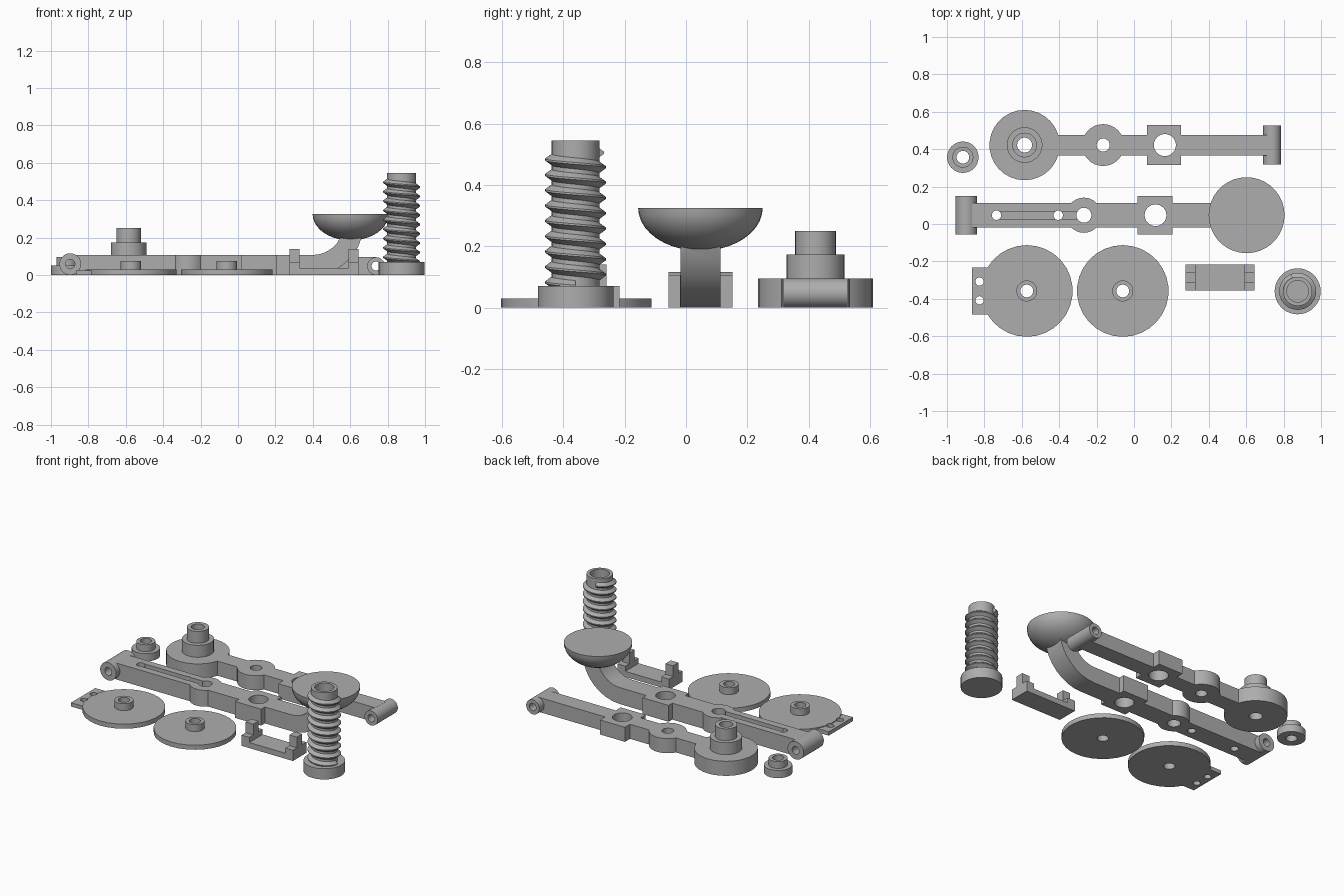
import bpy, bmesh, math
from mathutils import Matrix, Vector

if "Cube" in bpy.data.objects:
    bpy.data.objects.remove(bpy.data.objects["Cube"], do_unlink=True)

grey = bpy.data.materials.new("plain grey")
grey.use_nodes = True
COLOUR = (0.42, 0.42, 0.42, 1)
grey.diffuse_color = COLOUR
grey.node_tree.nodes["Principled BSDF"].inputs["Base Color"].default_value = COLOUR


def finish(name, bm):
    bmesh.ops.recalc_face_normals(bm, faces=bm.faces)
    mesh = bpy.data.meshes.new(name)
    bm.to_mesh(mesh)
    bm.free()
    mesh.materials.append(grey)
    obj = bpy.data.objects.new(name, mesh)
    bpy.context.collection.objects.link(obj)
    return obj


def box(x0, x1, y0, y1, z0, z1):
    bm = bmesh.new()
    bmesh.ops.create_cube(bm, size=1)
    bmesh.ops.scale(bm, vec=(x1 - x0, y1 - y0, z1 - z0), verts=bm.verts)
    bmesh.ops.translate(bm, vec=((x0 + x1) / 2, (y0 + y1) / 2, (z0 + z1) / 2), verts=bm.verts)
    return finish("block", bm)


def cyl(x, y, r, z0, z1, n=30):
    bm = bmesh.new()
    bmesh.ops.create_cone(bm, cap_ends=True, segments=n, radius1=r, radius2=r, depth=z1 - z0,
                          matrix=Matrix.Translation((x, y, (z0 + z1) / 2)))
    return finish("cylinder", bm)


def cross_cyl(x, y, z, r, length):
    bm = bmesh.new()
    bmesh.ops.create_cone(bm, cap_ends=True, segments=30, radius1=r, radius2=r, depth=length,
                          matrix=Matrix.Translation((x, y, z)) @ Matrix.Rotation(math.pi / 2, 4, "X"))
    return finish("cross_cylinder", bm)


def build(name, solids, cutters=()):
    """Fuse the solids, then cut the holes."""
    base = solids[0]
    base.name = name
    for tool, op in [(s, "UNION") for s in solids[1:]] + [(c, "DIFFERENCE") for c in cutters]:
        mod = base.modifiers.new("cut", "BOOLEAN")
        mod.operation, mod.object, mod.solver = op, tool, "EXACT"
        dg = bpy.context.evaluated_depsgraph_get()
        mesh = bpy.data.meshes.new_from_object(base.evaluated_get(dg))
        base.modifiers.clear()
        base.data = mesh
        bpy.data.objects.remove(tool, do_unlink=True)
    bpy.ops.object.select_all(action="DESELECT")
    base.select_set(True)
    bpy.context.view_layer.objects.active = base
    bpy.ops.object.shade_smooth_by_angle(angle=math.radians(30))
    return base


def hub(name, x, y, steps, hole, extra=(), extra_cuts=()):
    """Stepped round part with a through hole; steps are (radius, top)."""
    solids = [cyl(x, y, r, 0, top) for r, top in steps]
    return build(name, solids + list(extra), [cyl(x, y, hole, -0.1, 0.5)] + list(extra_cuts))


# Back arm: round hub, boss, square pad and hinge barrel
Y = 0.422
build("back_arm",
      [box(-0.5, 0.735, Y - 0.055, Y + 0.055, 0, 0.095),
       cyl(-0.585, Y, 0.188, 0, 0.095), cyl(-0.585, Y, 0.095, 0.05, 0.173),
       cyl(-0.585, Y, 0.066, 0.05, 0.25), cyl(-0.165, Y, 0.112, 0, 0.095),
       box(0.07, 0.25, Y - 0.107, Y + 0.107, 0, 0.095),
       cross_cyl(0.738, Y, 0.0475, 0.0475, 0.208)],
      [cyl(-0.585, Y, 0.04, -0.1, 0.4), cyl(-0.165, Y, 0.035, -0.1, 0.4),
       cyl(0.165, Y, 0.059, -0.1, 0.4), cross_cyl(0.738, Y, 0.0475, 0.024, 0.4)])


# Curved neck that lifts the front arm to its bowl
def neck(y0, y1):
    cx, cz, inner, outer = 0.40, 0.27, 0.163, 0.27
    def arc(r, steps):
        return [(cx + r * math.sin(a), cz - r * math.cos(a))
                for a in (math.radians(85) * i / 8 for i in steps)]
    outline = [(0.3, 0)] + arc(outer, range(9)) + arc(inner, range(8, -1, -1)) + [(0.3, 0.107)]
    bm = bmesh.new()
    face = bm.faces.new([bm.verts.new((x, y0, z)) for x, z in outline])
    ext = bmesh.ops.extrude_face_region(bm, geom=[face])["geom"]
    bmesh.ops.translate(bm, vec=(0, y1 - y0, 0),
                        verts=[v for v in ext if isinstance(v, bmesh.types.BMVert)])
    return finish("neck", bm)


# Flat-topped bowl, a squashed half ball
def bowl(x, y, r, top, depth):
    bm = bmesh.new()
    bmesh.ops.create_uvsphere(bm, u_segments=36, v_segments=20, radius=1)
    bmesh.ops.bisect_plane(bm, geom=bm.verts[:] + bm.edges[:] + bm.faces[:],
                           plane_co=(0, 0, 0), plane_no=(0, 0, 1), clear_outer=True)
    bmesh.ops.holes_fill(bm, edges=[e for e in bm.edges if e.is_boundary])
    bmesh.ops.scale(bm, vec=(r, r, depth), verts=bm.verts)
    bmesh.ops.translate(bm, vec=(x, y, top), verts=bm.verts)
    return finish("bowl", bm)


# Front arm: hinge barrel, grooved bar, boss, square pad, neck and bowl
Y = 0.047
build("front_arm",
      [box(-0.9, 0.35, Y - 0.066, Y + 0.066, 0, 0.107),
       cross_cyl(-0.897, Y, 0.058, 0.058, 0.208), cyl(-0.268, Y, 0.094, 0, 0.107),
       box(0.02, 0.207, Y - 0.104, Y + 0.104, 0, 0.107),
       neck(Y - 0.0655, Y + 0.0655), bowl(0.602, Y, 0.203, 0.325, 0.14)],
      [cyl(-0.735, Y, 0.025, -0.1, 0.4), cyl(-0.405, Y, 0.025, -0.1, 0.4),
       box(-0.735, -0.268, Y - 0.02, Y + 0.02, 0.05, 0.4),
       cyl(-0.268, Y, 0.04, -0.1, 0.4), cyl(0.115, Y, 0.058, -0.1, 0.4),
       cross_cyl(-0.897, Y, 0.058, 0.025, 0.4)])

# Small collar and the two wheels, one with a drilled tab
hub("small_collar", -0.915, 0.357, [(0.084, 0.05), (0.056, 0.095)], 0.034)
Y = -0.358
WHEEL = [(0.245, 0.03), (0.056, 0.075)]
hub("plain_wheel", -0.06, Y, WHEEL, 0.034)
hub("tabbed_wheel", -0.573, Y, WHEEL, 0.034,
    [box(-0.867, -0.65, Y - 0.125, Y + 0.125, 0, 0.025)],
    [cyl(-0.826, Y + s * 0.05, 0.022, -0.1, 0.2) for s in (-1, 1)])

# Clip: base strip with a raised block and post at each end
parts = [box(0.275, 0.645, -0.355, -0.217, 0, 0.036)]
for x in (0.275, 0.59):
    parts.append(box(x, x + 0.055, -0.355, -0.217, 0, 0.07))
    parts.append(box(x, x + 0.055, -0.314, -0.259, 0, 0.14))
build("clip", parts)

# Screw: round head, hollow core and a swept thread
SX, SY = 0.875, -0.36
build("screw_body",
      [cyl(SX, SY, 0.123, 0, 0.07, 36), cyl(SX, SY, 0.078, 0, 0.545, 36)],
      [cyl(SX, SY, 0.058, 0.1, 0.7)])


def thread(z0, z1, pitch, per_turn=36):
    bm = bmesh.new()
    half = pitch * 0.42
    rings = []
    for i in range(int((z1 - z0) / pitch * per_turn) + 1):
        a = -2 * math.pi * i / per_turn
        z = z0 + pitch * i / per_turn
        rings.append([bm.verts.new((SX + r * math.cos(a), SY + r * math.sin(a), z + dz))
                      for r, dz in ((0.074, -half), (0.099, -0.003), (0.099, 0.003), (0.074, half))])
    for a, b in zip(rings, rings[1:]):
        for k in range(4):
            j = (k + 1) % 4
            bm.faces.new((a[k], a[j], b[j], b[k]))
    bm.faces.new(rings[0])
    bm.faces.new(rings[-1])
    return finish("screw_thread", bm)


build("screw_thread", [thread(0.07, 0.505, 0.05)])
